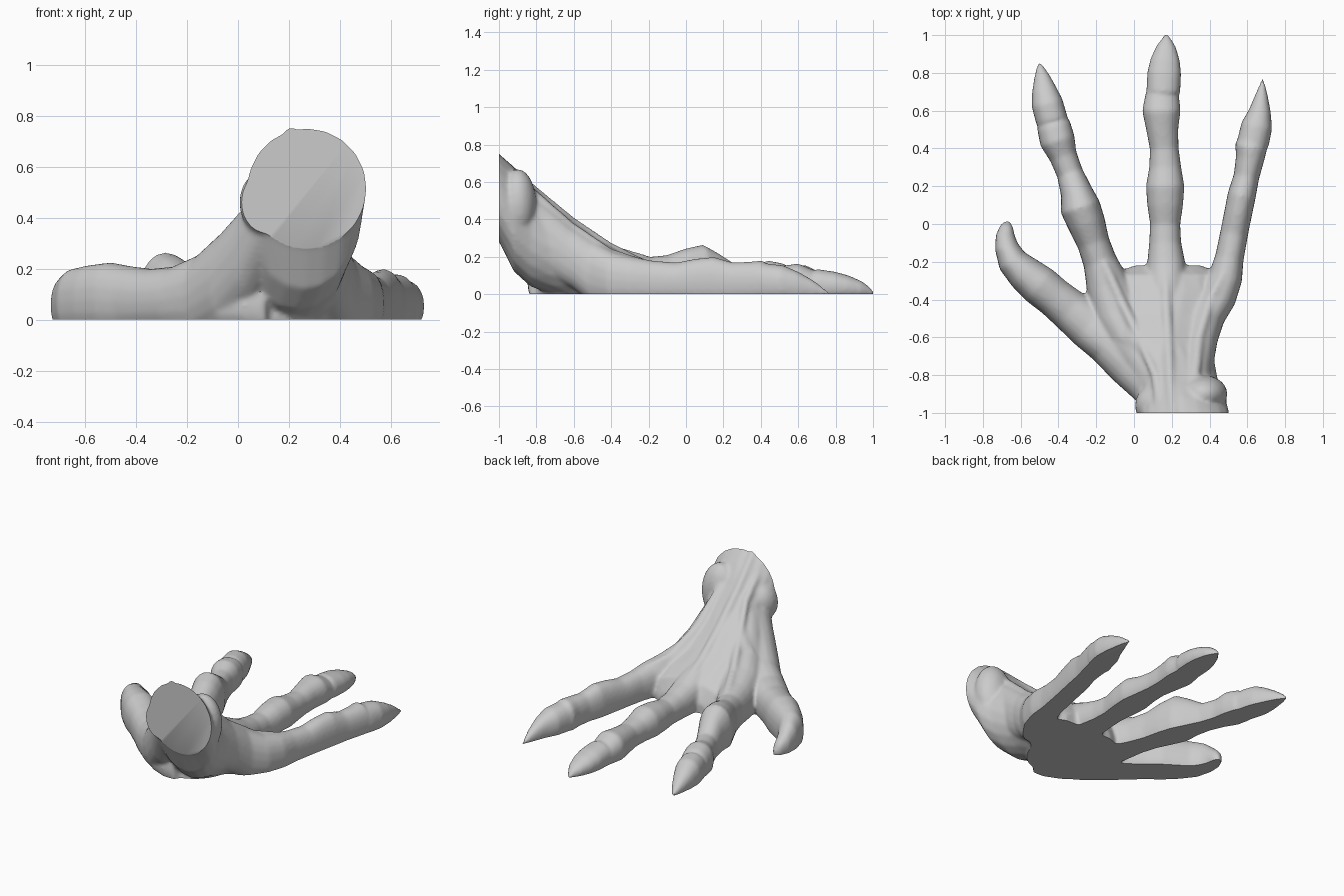
import bpy, bmesh, math
from mathutils import Vector

skin = bpy.data.materials.new("grey_skin")
skin.diffuse_color = (0.6, 0.6, 0.6, 1)
bm = bmesh.new()
SEG = 20


def loft(rings):
    """Skin a list of point rings into a closed solid."""
    vs = [[bm.verts.new(p) for p in r] for r in rings]
    for a, b in zip(vs, vs[1:]):
        for i in range(SEG):
            j = (i + 1) % SEG
            bm.faces.new((a[i], a[j], b[j], b[i]))
    bm.faces.new(vs[0][::-1])
    bm.faces.new(vs[-1])


def ring(c, side, w, rz, power=1.0):
    pts = []
    for i in range(SEG):
        t = math.tau * i / SEG
        u, v = math.cos(t), math.sin(t)
        u = math.copysign(abs(u) ** power, u)
        v = math.copysign(abs(v) ** power, v)
        pts.append(c + side * (w * u) + Vector((0, 0, rz * v)))
    return pts


def digit(path):
    """Rows of x, y, half width, height and optional bottom; by default it dips below ground."""
    rings = []
    for i, (x, y, w, h, *low) in enumerate(path):
        a, b = path[max(i - 1, 0)], path[min(i + 1, len(path) - 1)]
        d = Vector((b[0] - a[0], b[1] - a[1], 0)).normalized()
        side = Vector((d.y, -d.x, 0))
        lo = low[0] if low else -.3 * h
        rings.append(ring(Vector((x, y, (h + lo) / 2)), side, w, (h - lo) / 2, .9))
    loft(rings)


def cord(points, r):
    """Round tendon through x, y, z points."""
    loft([ring(Vector(p), Vector((1, 0, 0)), r, r) for p in points])


def lump(c, s):
    g = bmesh.ops.create_icosphere(bm, subdivisions=3, radius=1)
    for v in g["verts"]:
        v.co = Vector([c[k] + v.co[k] * s[k] for k in range(3)])


# middle toe, then its claw
digit([(.18, -.5, .12, .29), (.17, -.3, .11, .22), (.17, -.2, .1, .18), (.165, -.1, .085, .155),
       (.165, 0, .08, .145), (.165, .1, .095, .165), (.165, .2, .102, .175), (.165, .3, .085, .145),
       (.16, .4, .076, .135), (.15, .5, .085, .15), (.145, .6, .102, .165), (.15, .68, .09, .13),
       (.16, .75, .06, .08)])
digit([(.155, .66, .07, .1), (.155, .7, .09, .135), (.16, .8, .09, .12), (.165, .87, .078, .1),
       (.17, .94, .052, .07), (.172, .98, .025, .04), (.172, 1.005, .008, .012)])
# outer toe and claw
digit([(.31, -.84, .1, .55, .22), (.32, -.74, .1, .48, .1), (.345, -.6, .1, .36, .03),
       (.385, -.48, .1, .28, -.06), (.445, -.38, .1, .225),
       (.485, -.28, .09, .2), (.505, -.18, .076, .18), (.53, -.05, .074, .17), (.55, .05, .074, .19),
       (.57, .15, .075, .2), (.595, .25, .068, .17), (.615, .35, .076, .175), (.62, .41, .086, .18),
       (.64, .5, .06, .1)])
digit([(.62, .38, .06, .1), (.63, .43, .085, .165), (.65, .52, .083, .155), (.667, .6, .058, .12),
       (.675, .68, .034, .075), (.68, .74, .014, .03), (.68, .77, .005, .01)])
# inner toe and claw
digit([(.15, -.88, .1, .55, .25), (.08, -.75, .12, .46, .05), (-.02, -.58, .14, .325),
       (-.09, -.45, .14, .26), (-.14, -.32, .115, .22),
       (-.18, -.2, .09, .2), (-.215, -.1, .086, .21), (-.25, 0, .1, .245), (-.285, .09, .107, .265),
       (-.305, .17, .085, .22), (-.34, .27, .07, .155), (-.375, .36, .074, .155), (-.405, .44, .094, .18),
       (-.425, .52, .09, .165), (-.445, .6, .06, .1)])
digit([(-.425, .5, .06, .1), (-.435, .55, .085, .16), (-.46, .64, .084, .155), (-.475, .71, .066, .12),
       (-.487, .78, .042, .075), (-.497, .83, .02, .035), (-.5, .855, .008, .012)])
# thumb with its hooked claw
digit([(.16, -.9, .13, .58, .25), (.08, -.81, .14, .47, .08), (-.02, -.72, .14, .36, -.03),
       (-.13, -.62, .13, .26), (-.24, -.535, .125, .21), (-.34, -.455, .112, .2), (-.42, -.39, .105, .21),
       (-.5, -.325, .108, .225), (-.58, -.26, .096, .215), (-.645, -.195, .08, .2), (-.675, -.12, .063, .17),
       (-.682, -.06, .05, .12), (-.673, -.01, .034, .075), (-.665, .015, .01, .03)])

# palm and wrist, rows of y, x, half width, bottom, top
loft([ring(Vector((x, y, (lo + hi) / 2)), Vector((1, 0, 0)), w, (hi - lo) / 2)
      for y, x, w, lo, hi in [
          (-1.1, .275, .235, .4, .82), (-1, .27, .235, .28, .75), (-.92, .26, .225, .12, .68),
          (-.83, .23, .215, .04, .585), (-.72, .2, .225, .0, .485), (-.6, .14, .28, -.05, .395),
          (-.48, .14, .31, -.15, .305), (-.36, .16, .33, -.18, .235), (-.27, .17, .3, -.12, .18),
          (-.22, .18, .18, -.06, .09)]])
# heel pad, set to the thumb side
digit([(.13, -.79, .06, .14), (.07, -.76, .1, .17), (-.02, -.71, .115, .17), (-.13, -.62, .12, .16),
       (-.25, -.53, .1, .12)])
lump((.06, -.58, 0), (.24, .23, .17))
# wrist bones
lump((.37, -.9, .48), (.125, .1, .19))
lump((.11, -.96, .46), (.105, .11, .13))

# tendons along the back of the foot
cord([(.21, -1.02, .745), (.19, -.8, .55), (.18, -.6, .385), (.17, -.4, .25), (.17, -.2, .15)], .026)
cord([(.31, -1.02, .715), (.32, -.8, .525), (.34, -.6, .35), (.4, -.4, .215), (.48, -.25, .165)], .03)
cord([(.15, -1.02, .68), (.12, -.8, .515), (.03, -.6, .345), (-.07, -.4, .235), (-.16, -.2, .175)], .03)

mesh = bpy.data.meshes.new("clawed_foot")
bmesh.ops.recalc_face_normals(bm, faces=bm.faces)
bm.to_mesh(mesh)
bm.free()
foot = bpy.data.objects.new("clawed_foot", mesh)
bpy.context.collection.objects.link(foot)

# fuse the parts into one skin
rm = foot.modifiers.new("fuse", 'REMESH')
rm.mode = 'VOXEL'
rm.voxel_size = .011
sm = foot.modifiers.new("soften", 'SMOOTH')
sm.factor = .5
sm.iterations = 8
fused = bpy.data.meshes.new_from_object(foot.evaluated_get(bpy.context.evaluated_depsgraph_get()))
foot.modifiers.clear()

# flat sole and flat wrist cut
bm = bmesh.new()
bm.from_mesh(fused)
for co, no in (((0, 0, 0), (0, 0, -1)), ((0, -1, 0), (0, -1, 0))):
    bmesh.ops.bisect_plane(bm, geom=bm.verts[:] + bm.edges[:] + bm.faces[:], plane_co=co,
                           plane_no=no, clear_outer=True)
    bmesh.ops.holes_fill(bm, edges=[e for e in bm.edges if e.is_boundary], sides=0)
bmesh.ops.recalc_face_normals(bm, faces=bm.faces)
bm.to_mesh(fused)
bm.free()
foot.data = fused
fused.materials.clear()
fused.materials.append(skin)
bpy.context.view_layer.objects.active = foot
foot.select_set(True)
bpy.ops.object.shade_smooth_by_angle(angle=math.radians(40))
